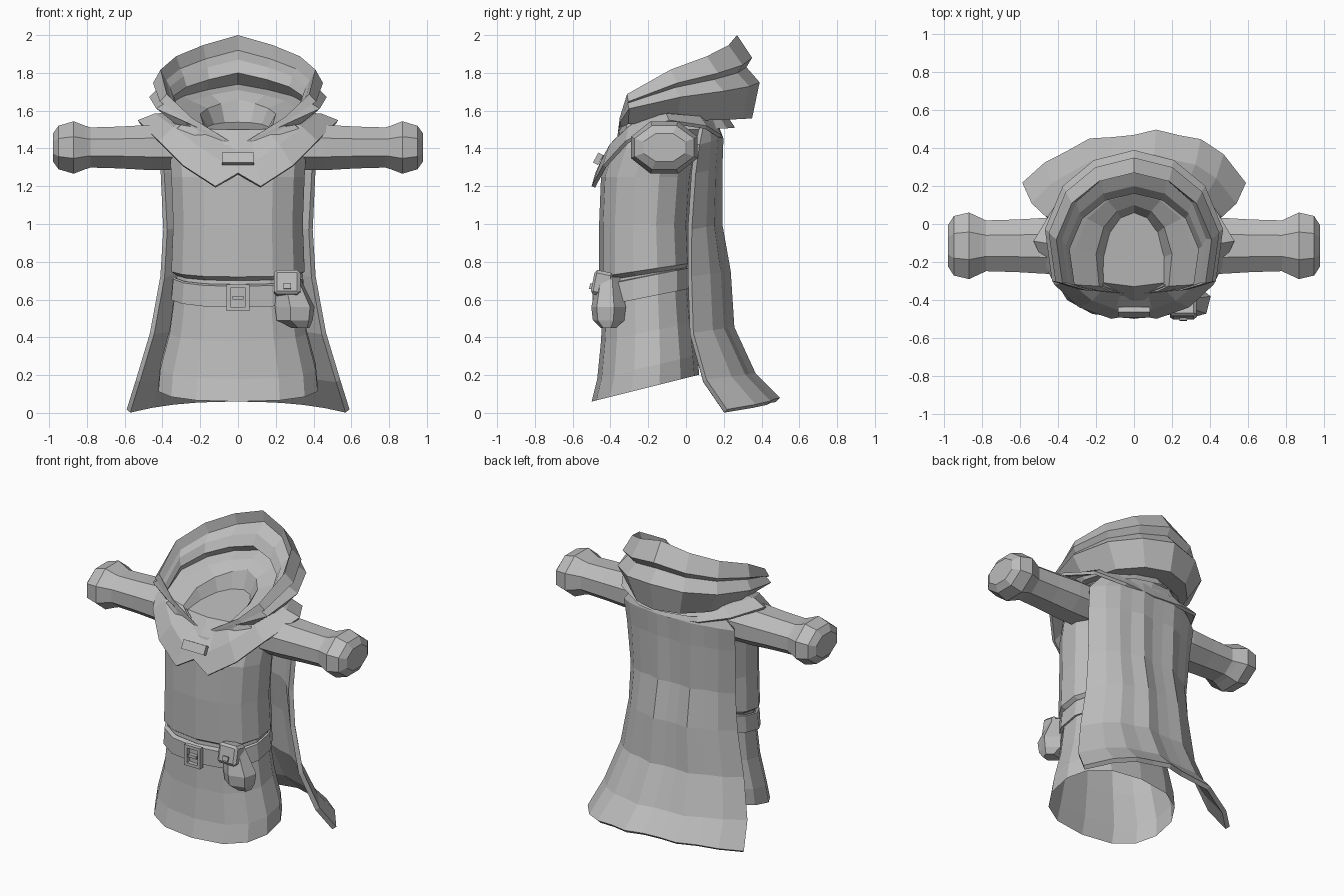
import bpy, bmesh, math
from mathutils import Vector, Matrix

if "Cube" in bpy.data.objects:
    bpy.data.objects.remove(bpy.data.objects["Cube"], do_unlink=True)

COLOUR = (0.5, 0.5, 0.5, 1)
cloth = bpy.data.materials.new("grey cloth")
cloth.use_nodes = True
cloth.diffuse_color = COLOUR
cloth.node_tree.nodes["Principled BSDF"].inputs["Base Color"].default_value = COLOUR


def finish(name, bm, thickness=0, offset=-1):
    """Turn a bmesh into a flat shaded object, optionally thickened."""
    bmesh.ops.recalc_face_normals(bm, faces=bm.faces)
    mesh = bpy.data.meshes.new(name)
    bm.to_mesh(mesh)
    bm.free()
    mesh.materials.append(cloth)
    obj = bpy.data.objects.new(name, mesh)
    bpy.context.collection.objects.link(obj)
    if thickness:
        mod = obj.modifiers.new("thickness", "SOLIDIFY")
        mod.thickness, mod.offset = thickness, offset
    return obj


def loft(name, rings, closed=True, caps=(), thickness=0, offset=-1):
    """Skin a list of rings; caps lists the ring indices closed with a fan."""
    bm = bmesh.new()
    rows = [[bm.verts.new(p) for p in ring] for ring in rings]
    n = len(rows[0])
    for a, b in zip(rows, rows[1:]):
        for i in range(n if closed else n - 1):
            j = (i + 1) % n
            bm.faces.new((a[i], a[j], b[j], b[i]))
    for c in caps:
        row = rows[c]
        centre = bm.verts.new(sum((v.co for v in row), Vector()) / n)
        for i in range(n):
            bm.faces.new((row[i], row[(i + 1) % n], centre))
    return finish(name, bm, thickness, offset)


def mirrored(half):
    """Complete a half ring running from front centre to back centre."""
    return half + [(-x, y, z) for x, y, z in reversed(half[1:-1])]


def mix(a, b, t):
    return a + (b - a) * t


def circle(n, phase):
    """Cosine and sine pairs around a regular polygon."""
    angles = [math.tau * (k + phase) / n for k in range(n)]
    return [(math.cos(a), math.sin(a)) for a in angles]


def oval(z, width, front, back, tilt):
    """Horizontal squarish ring whose height rises by tilt towards the back."""
    ring = []
    for c, s in circle(14, 0):
        x = width * math.copysign(abs(s) ** 0.8, s)
        y = mix(back, front, (1 + math.copysign(abs(c) ** 0.9, c)) / 2)
        ring.append((x, y, z + tilt * (y - front)))
    return ring


def hood_ring(width, back, top, lift=1):
    """Tilted hood ring: low at the throat, climbing to its top at the back."""
    shape = [(0, 0, 0), (.6, .03, .26), (.92, .09, .47), (1, .45, .69),
             (.8, .75, .81), (.45, .93, .91), (0, 1, 1)]
    return mirrored([(width * x, mix(-.37, back, y), mix(1.41, top, z ** lift))
                     for x, y, z in shape])


def box(name, centre, size, tilt=0, bevel=0):
    bm = bmesh.new()
    bmesh.ops.create_cube(bm, size=1)
    if bevel:
        bmesh.ops.bevel(bm, geom=bm.edges[:], offset=bevel, segments=1, affect="EDGES")
    bm.transform(Matrix.Translation(centre) @ Matrix.Rotation(tilt, 4, "X")
                 @ Matrix.Diagonal((*size, 1)))
    return finish(name, bm)


# Robe: skirt, waist and torso in one skin, open at the hem
robe = [(.06, .43, -.5, .07, .25), (.18, .42, -.47, .06, .24), (.38, .37, -.45, .04, .2),
        (.6, .34, -.44, .02, .2), (.7, .33, -.43, .02, .16), (.72, .36, -.46, .03, .15),
        (1, .35, -.46, .02, 0), (1.25, .36, -.45, .04, 0),
        (1.4, .37, -.4, .07, 0), (1.5, .3, -.33, .1, .1)]
loft("robe", [oval(*r) for r in robe], caps=(-1,))

# Belt and buckle
belt = [(.57, .34, -.44, .02), (.56, .36, -.47, .04), (.67, .35, -.47, .04), (.68, .34, -.44, .02)]
loft("belt", [oval(*r, .2) for r in belt])
for side in (-1, 1):
    box("buckle_side", (side * .05, -.48, .61), (.02, .03, .14))
    box("buckle_bar", (0, -.48, .61 + side * .06), (.1, .03, .02))
box("buckle_prong", (0, -.48, .61), (.06, .03, .02))

# Pouch: six sided bag with a flap and a stud
pouch = [(.45, .33, .05), (.49, .3, .1), (.56, .3, .11), (.64, .28, .09), (.72, .26, .07)]
loft("pouch", [[(x + r * c, -.41 + .85 * r * s, z) for c, s in circle(6, .3)]
               for z, x, r in pouch], caps=(0, -1))
box("pouch_flap", (.26, -.445, .685), (.14, .1, .13), -.2, .12)
box("pouch_stud", (.26, -.5, .67), (.04, .02, .03), -.2)

# Sleeves with flared cuffs and blunt ends
sleeve = [(.3, .16, .13), (.46, .16, .13), (.62, .15, .12), (.78, .145, .115),
          (.81, .16, .125), (.87, .19, .15), (.95, .17, .125), (.98, .12, .08)]
for side, label in ((1, "left"), (-1, "right")):
    loft(label + "_sleeve",
         [[(side * x, -.115 + depth * c, 1.405 + height * s) for c, s in circle(8, .5)]
          for x, depth, height in sleeve], caps=(0, -1))

# Shoulder collar with a notched front
inner = [(0, -.36, 1.42), (.07, -.36, 1.44), (.15, -.33, 1.5), (.26, -.25, 1.56),
         (.35, -.08, 1.59), (.28, .08, 1.59), (.15, .16, 1.57), (0, .18, 1.56)]
outer = [(0, -.48, 1.27), (.12, -.5, 1.2), (.29, -.44, 1.31), (.42, -.32, 1.44),
         (.53, -.09, 1.55), (.41, .11, 1.52), (.22, .19, 1.47), (0, .2, 1.45)]
middle = [tuple((Vector(a) + Vector(b)) / 2 + Vector((0, -.02, .015)))
          for a, b in zip(inner, outer)]
loft("collar", [mirrored(r) for r in (inner, middle, outer)], thickness=.02)
box("collar_clasp", (0, -.465, 1.345), (.17, .03, .06), -.5)

# Cape: rows of height, half width, side depth and back depth; hem swings to the left
cape = [(1.54, .33, .08, .15), (1.45, .41, .06, .18), (1.3, .4, .04, .17), (1, .385, .02, .165),
        (.75, .4, .02, .21), (.45, .455, .03, .23), (.2, .53, .1, .34), (.04, .58, .21, .465)]
columns = 10
rows = []
for r, (z, width, near, far) in enumerate(cape):
    row = []
    for c in range(columns + 1):
        f = 2 * c / columns - 1
        bulge = 1 - abs(f) ** 3
        fold = .014 * math.sin(2.3 * c + .6) * bulge * min(r, 3) / 3
        swing = .055 * f * bulge * max(r - 5, 0) / 2
        hem_rise = .03 * (1 - f * f) if r == len(cape) - 1 else 0
        row.append((width * f, mix(near, far, bulge) + fold + swing,
                    z - .03 * abs(f) ** 3 + hem_rise))
    rows.append(row)
loft("cape", rows, closed=False, thickness=.03, offset=0)

# Hood: pleats from the neck up the inside, over the rim, down outside to a lower roll
hood = [(.15, .06, 1.54), (.2, .1, 1.66), (.31, .16, 1.71), (.36, .24, 1.74),
        (.34, .16, 1.8), (.36, .2, 1.87), (.38, .28, 1.92), (.41, .27, 2),
        (.45, .35, 1.88, .9), (.42, .32, 1.83, .8), (.47, .39, 1.75, .7),
        (.36, .35, 1.56, .3), (.31, .22, 1.57, .3), (.38, .26, 1.51, .4)]
loft("hood", [hood_ring(*r) for r in hood], caps=(0,))
